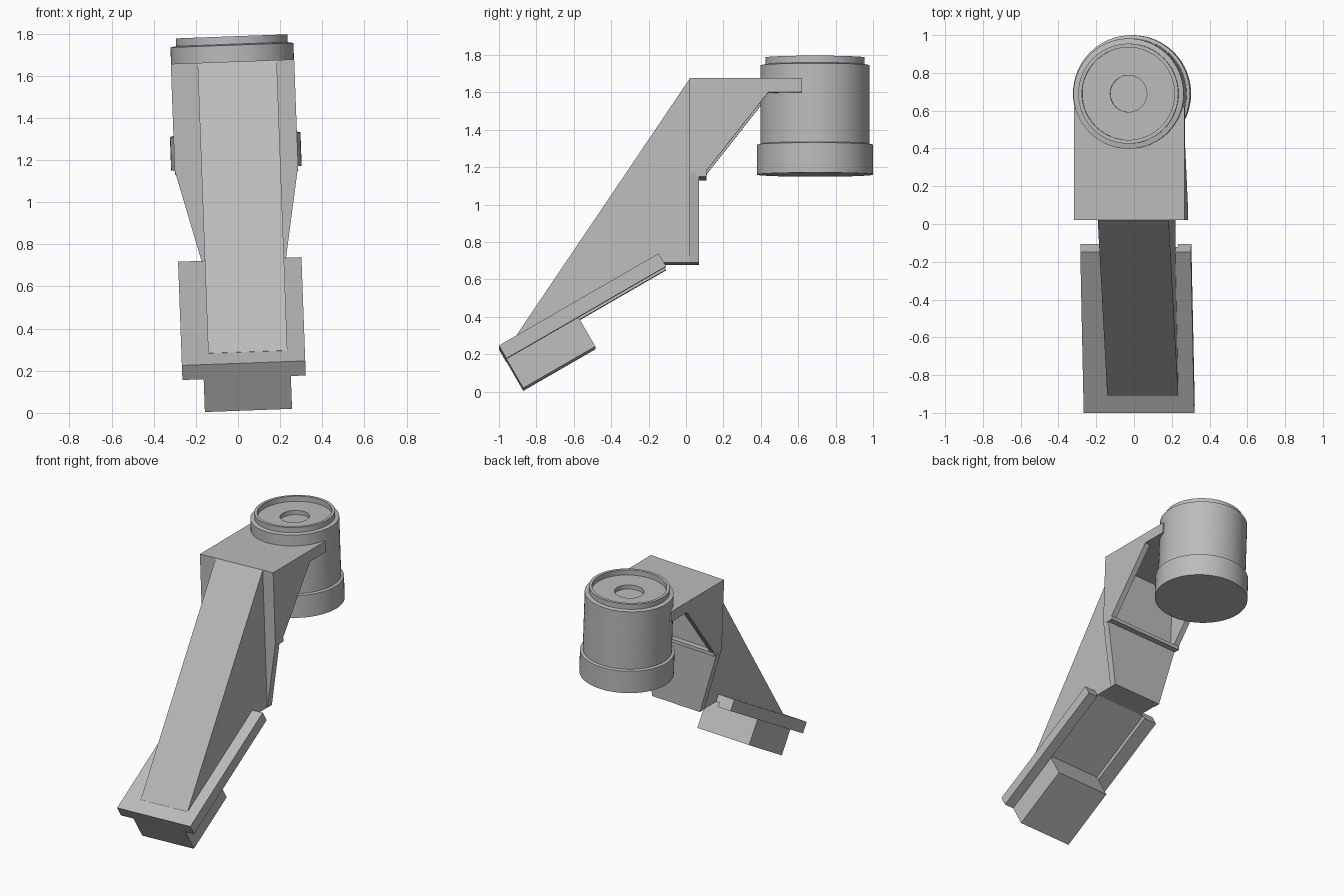
import bpy, bmesh, math
from mathutils import Matrix, Vector

if "Cube" in bpy.data.objects:
    bpy.data.objects.remove(bpy.data.objects["Cube"], do_unlink=True)

TILT = Matrix.Rotation(math.radians(-2.1), 4, 'Y')   # whole model leans slightly
CX = 0.035                                           # centre line before the lean

grey = bpy.data.materials.new("plain grey")
grey.use_nodes = True
grey.diffuse_color = (0.5, 0.5, 0.5, 1)
grey.node_tree.nodes["Principled BSDF"].inputs["Base Color"].default_value = (0.5, 0.5, 0.5, 1)


def finish(name, bm):
    bmesh.ops.recalc_face_normals(bm, faces=bm.faces)
    bm.transform(TILT)
    mesh = bpy.data.meshes.new(name)
    bm.to_mesh(mesh)
    bm.free()
    mesh.materials.append(grey)
    obj = bpy.data.objects.new(name, mesh)
    bpy.context.collection.objects.link(obj)
    return obj


def prism(name, points, start, step):
    """Extrude a closed outline; start maps a 2D point into space."""
    bm = bmesh.new()
    face = bm.faces.new([bm.verts.new(start(*p)) for p in points])
    new = bmesh.ops.extrude_face_region(bm, geom=[face])["geom"]
    bmesh.ops.translate(bm, vec=step, verts=[g for g in new if isinstance(g, bmesh.types.BMVert)])
    return finish(name, bm)


def side_prism(name, points, x0, x1):
    return prism(name, points, lambda y, z: (x0, y, z), (x1 - x0, 0, 0))


def slanted(s0, s1, d0, d1):
    """Rectangle along the sloping base: s runs up the slope, d into its underside."""
    c, s = math.cos(math.radians(30)), 0.5
    return [(-1 + a * c + d * s, 0.235 + a * s - d * c)
            for a, d in ((s0, d0), (s1, d0), (s1, d1), (s0, d1))]


# Sloping base: slab, two side lips and the foot block
LENGTH, LEFT, RIGHT = 0.985, CX + 0.293, CX - 0.293
side_prism("base_slab", slanted(0, LENGTH, 0, 0.05), RIGHT, LEFT)
side_prism("base_lip_right", slanted(0, LENGTH, 0, 0.08), RIGHT, -0.157)
side_prism("base_lip_left", slanted(0, LENGTH, 0, 0.08), 0.257, LEFT)
side_prism("foot_block", slanted(0, 0.445, 0.04, 0.26), -0.157, 0.257)

# Wedge-shaped arm
side_prism("arm", [(-0.91, 0.288), (0.02, 1.666), (0.05, 1.666), (0.07, 1.14),
                   (0.07, 0.682), (-0.12, 0.682), (-0.9, 0.245)], 0.057 - 0.188, 0.057 + 0.188)

# Bracket: tapered back plate, top plate, gussets and ledge
prism("bracket_plate", [(RIGHT, 1.666), (LEFT, 1.666), (LEFT, 1.16), (0.247, 0.682),
                        (-0.135, 0.682), (RIGHT, 1.16)],
      lambda x, z: (x, 0.02, z), (0, 0.05, 0))
side_prism("bracket_top", [(0.02, 1.667), (0.62, 1.667), (0.62, 1.59), (0.02, 1.59)], RIGHT, LEFT)
for name, x0 in (("gusset_right", RIGHT), ("gusset_left", LEFT - 0.04)):
    side_prism(name, [(0.03, 1.66), (0.45, 1.66), (0.44, 1.59), (0.105, 1.165), (0.03, 1.165)],
               x0, x0 + 0.04)
side_prism("ledge", [(0.05, 1.14), (0.11, 1.14), (0.11, 1.165), (0.05, 1.165)], RIGHT, LEFT)

# Round housing, lathed
profile = [(0, 1.16), (0.31, 1.16), (0.31, 1.32), (0.292, 1.325), (0.292, 1.745), (0.265, 1.75),
           (0.265, 1.787), (0.245, 1.787), (0.245, 1.75), (0.097, 1.75), (0.097, 1.72), (0, 1.72)]
bm = bmesh.new()
verts = [bm.verts.new((r, 0, z)) for r, z in profile]
edges = [bm.edges.new(pair) for pair in zip(verts, verts[1:])]
bmesh.ops.spin(bm, geom=verts + edges, cent=(0, 0, 0), axis=(0, 0, 1),
               angle=math.tau, steps=64, use_duplicate=False)
bmesh.ops.remove_doubles(bm, verts=bm.verts, dist=0.0005)
bm.transform(Matrix.Translation(Vector((CX, 0.69, 0))))
housing = finish("housing", bm)
bpy.ops.object.select_all(action='DESELECT')
housing.select_set(True)
bpy.context.view_layer.objects.active = housing
bpy.ops.object.shade_smooth_by_angle(angle=math.radians(30))
